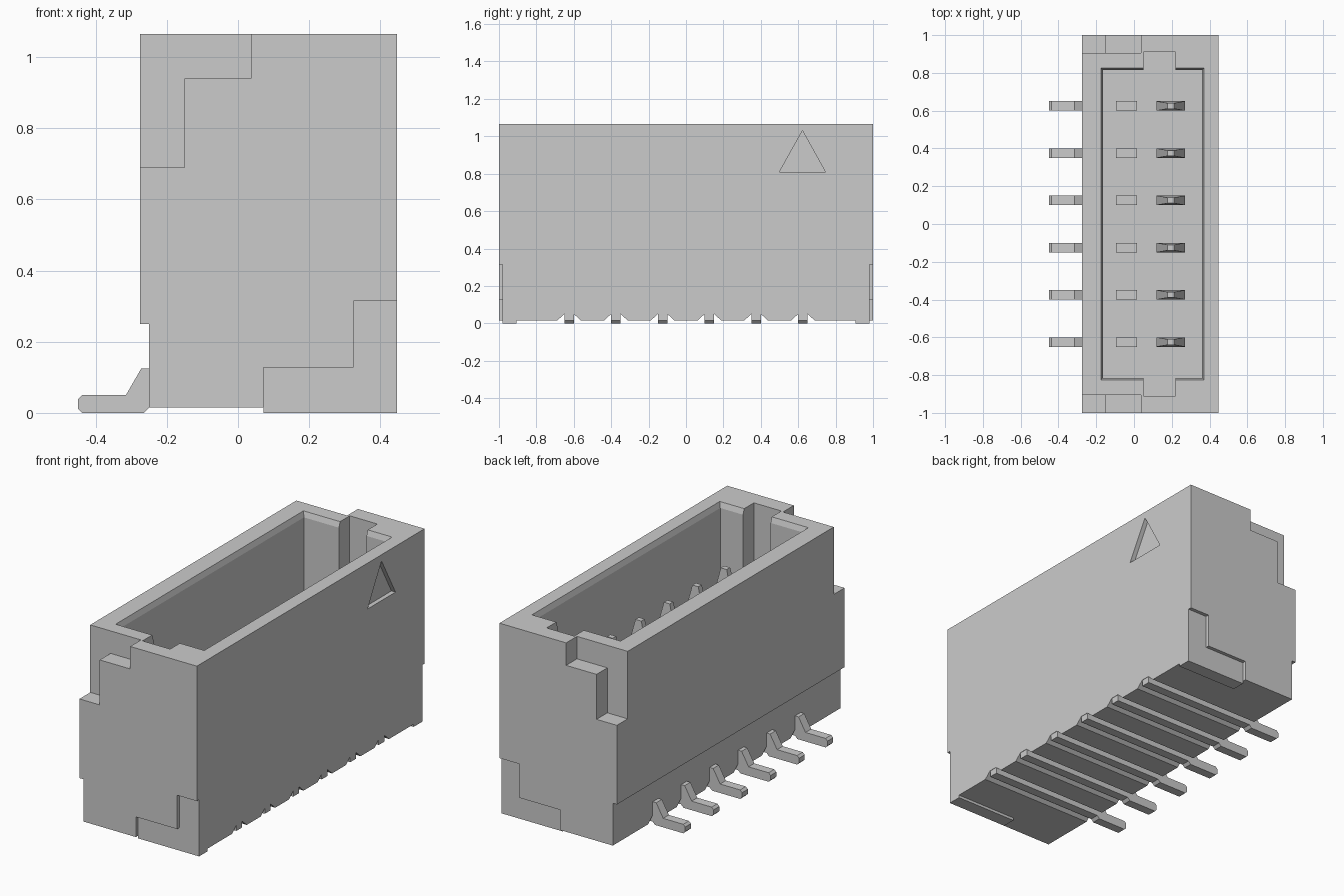
import bpy
import bmesh
from mathutils import Vector

if "Cube" in bpy.data.objects:
    bpy.data.objects.remove(bpy.data.objects["Cube"], do_unlink=True)

grey = bpy.data.materials.new("plain grey")
grey.use_nodes = True
grey.diffuse_color = (0.6, 0.6, 0.6, 1)
grey.node_tree.nodes["Principled BSDF"].inputs["Base Color"].default_value = grey.diffuse_color

PITCH = 0.25
ROWS = [(i - 2.5) * PITCH for i in range(6)]
RIGHT, TOP, BASE, FLOOR = 0.447, 1.065, 0.015, 0.25


def finish(name, bm):
    bmesh.ops.recalc_face_normals(bm, faces=bm.faces)
    mesh = bpy.data.meshes.new(name)
    bm.to_mesh(mesh)
    bm.free()
    mesh.materials.append(grey)
    obj = bpy.data.objects.new(name, mesh)
    bpy.context.collection.objects.link(obj)
    return obj


def prism(name, profile, axis, start, end):
    """Extrude a 2D outline along x (outline is y, z) or y (outline is x, z)."""
    bm = bmesh.new()
    place = (lambda a, b: (start, a, b)) if axis == "x" else (lambda a, b: (a, start, b))
    face = bm.faces.new([bm.verts.new(place(a, b)) for a, b in profile])
    ext = bmesh.ops.extrude_face_region(bm, geom=[face])
    shift = Vector((end - start, 0, 0) if axis == "x" else (0, end - start, 0))
    bmesh.ops.translate(bm, vec=shift, verts=[v for v in ext["geom"] if isinstance(v, bmesh.types.BMVert)])
    return finish(name, bm)


def box(name, x, y, z, inset=(0, 0)):
    """Box from ranges; the top is drawn in by inset in x and y."""
    bm = bmesh.new()
    bmesh.ops.create_cube(bm, size=1)
    for v in bm.verts:
        sx, sy, up = v.co.x * 2, v.co.y * 2, v.co.z > 0
        v.co = (x[sx > 0] - sx * inset[0] * up, y[sy > 0] - sy * inset[1] * up, z[up])
    return finish(name, bm)


def carve(target, cutter):
    mod = target.modifiers.new("cut", "BOOLEAN")
    mod.operation, mod.solver, mod.object = "DIFFERENCE", "EXACT", cutter
    bpy.context.view_layer.objects.active = target
    bpy.ops.object.modifier_apply(modifier=mod.name)
    bpy.data.objects.remove(cutter, do_unlink=True)


# Housing with a shallow undercut along the lead side
housing = prism("housing", [(-0.25, BASE), (RIGHT, BASE), (RIGHT, TOP), (-0.275, TOP),
                            (-0.275, FLOOR), (-0.25, FLOOR)], "y", -1, 1)

# Cavity, its chamfered rim and the keying slot at both ends
carve(housing, box("cavity", (-0.165, 0.36), (-0.815, 0.815), (FLOOR, 1.2)))
carve(housing, box("rim_chamfer", (-0.165, 0.36), (-0.815, 0.815), (1.035, 1.095), (-0.02, -0.02)))
carve(housing, box("key_slot", (0.05, 0.22), (-0.91, 0.91), (FLOOR, 1.2)))

# Stepped corner cuts and solder tab recesses on both ends
upper_step = [(-0.4, 0.69), (-0.15, 0.69), (-0.15, 0.94), (0.037, 0.94), (0.037, 1.2), (-0.4, 1.2)]
tab_step = [(0.072, -0.1), (0.6, -0.1), (0.6, 0.315), (0.325, 0.315), (0.325, 0.127), (0.072, 0.127)]
for side in (-1, 1):
    carve(housing, prism("corner_cut", upper_step, "y", side * 0.905, side * 1.1))
    carve(housing, prism("tab_recess", tab_step, "y", side * 0.98, side * 1.1))

# Grooves under the housing
for y in ROWS:
    carve(housing, prism("groove", [(y - 0.08, 0), (y + 0.08, 0), (y + 0.025, 0.05),
                                    (y - 0.025, 0.05)], "x", -0.5, 0.6))

# Engraved triangle marking the first contact
carve(housing, prism("marker", [(0.5, 0.81), (0.745, 0.81), (0.6225, 1.03)], "x", RIGHT - 0.025, 0.6))

# Solder tab feet at both ends
for side in (-1, 1):
    ys = sorted((side * 0.905, side * 0.98))
    box("solder_tab", (0.072, RIGHT), ys, (0, 0.1))

# Contacts: bent lead, rail under the housing, blade with tapered tip, retaining stub
lead = [(-0.24, 0.125), (-0.272, 0.125), (-0.315, 0.05), (-0.438, 0.05), (-0.45, 0.038),
        (-0.45, 0.012), (-0.438, 0), (-0.265, 0), (-0.25, BASE), (-0.24, BASE)]
for y in ROWS:
    ys = (y - 0.025, y + 0.025)
    prism("contact_lead", lead, "y", *ys)
    box("contact_rail", (-0.245, RIGHT - 0.002), ys, (BASE, 0.08))
    box("contact_blade", (0.12, 0.27), ys, (FLOOR - 0.05, 0.6))
    box("contact_tip", (0.12, 0.27), ys, (0.6, 0.82), (0.057, 0.01))
    box("contact_stub", (-0.095, 0.015), ys, (FLOOR - 0.05, FLOOR + 0.03))
